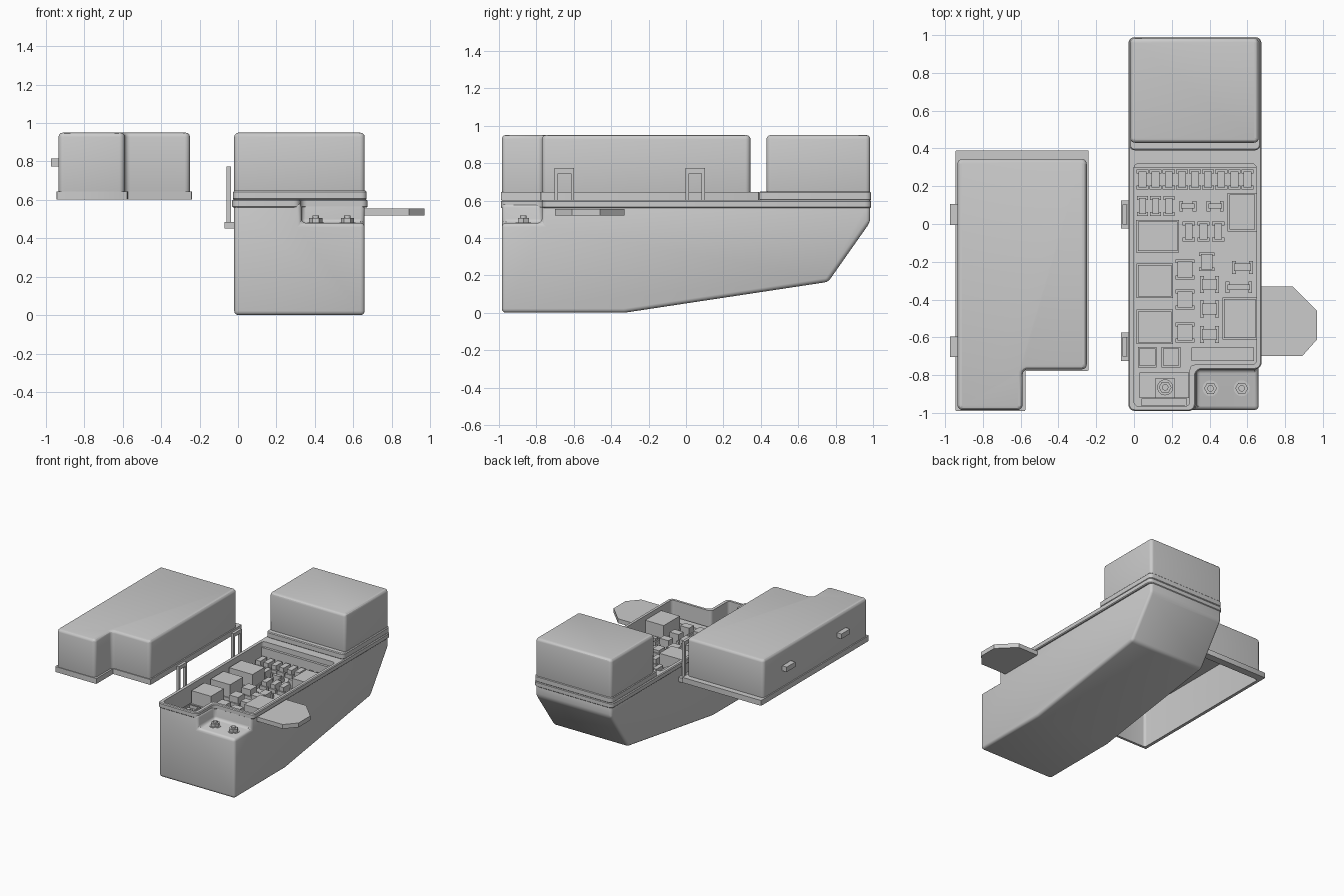
import bpy, bmesh, math
from mathutils import Vector

if "Cube" in bpy.data.objects:
    bpy.data.objects.remove(bpy.data.objects["Cube"])


def add_mesh(name, bm):
    bmesh.ops.recalc_face_normals(bm, faces=bm.faces)
    me = bpy.data.meshes.new(name)
    bm.to_mesh(me)
    bm.free()
    ob = bpy.data.objects.new(name, me)
    bpy.context.collection.objects.link(ob)
    return ob


def prism(name, pts, a, b, axis='z'):
    """Extrude a 2D outline between a and b along z (xy outline) or x (yz outline)."""
    bm = bmesh.new()
    place = (lambda p, t: (p[0], p[1], t)) if axis == 'z' else (lambda p, t: (t, p[0], p[1]))
    lo = [bm.verts.new(place(p, a)) for p in pts]
    hi = [bm.verts.new(place(p, b)) for p in pts]
    n = len(pts)
    bm.faces.new(lo)
    bm.faces.new(hi)
    for i in range(n):
        j = (i + 1) % n
        bm.faces.new((lo[i], lo[j], hi[j], hi[i]))
    return add_mesh(name, bm)


def rounded(pts, r, seg=5):
    out = []
    for i, p in enumerate(pts):
        p, q, s = Vector(p), Vector(pts[i - 1]), Vector(pts[(i + 1) % len(pts)])
        a, b = p + (q - p).normalized() * r, p + (s - p).normalized() * r
        c = a + b - p                       # right-angle corners only
        for k in range(seg + 1):
            t = k / seg * math.pi / 2
            out.append(tuple(c + (a - c) * math.cos(t) + (b - c) * math.sin(t)))
    return out


def rect(x0, x1, y0, y1):
    return [(x0, y0), (x1, y0), (x1, y1), (x0, y1)]


def ell(x0, x1, y0, y1, nx, ny):
    return [(x0, y0), (nx, y0), (nx, ny), (x1, ny), (x1, y1), (x0, y1)]


def box(name, x0, x1, y0, y1, z0, z1):
    return prism(name, rect(x0, x1, y0, y1), z0, z1)


def apply(ob, mod):
    bpy.context.view_layer.objects.active = ob
    bpy.ops.object.modifier_apply(modifier=mod.name)


def bevel(ob, width, seg=3, angle=50):
    m = ob.modifiers.new("bevel", 'BEVEL')
    m.width, m.segments = width, seg
    m.limit_method, m.angle_limit = 'ANGLE', math.radians(angle)
    apply(ob, m)
    return ob


def cut(ob, cutter, remove=True):
    m = ob.modifiers.new("cut", 'BOOLEAN')
    m.operation, m.solver, m.object = 'DIFFERENCE', 'EXACT', cutter
    apply(ob, m)
    if remove:
        bpy.data.objects.remove(cutter)


# Tapered lower housing with a stepped front corner
base = prism("lower_housing", [(-.985, 0), (-.33, 0), (.76, .165), (.985, .485),
                               (.985, .585), (-.985, .585)], -.02, .66, 'x')
cut(base, box("notch_cutter", .33, 1, -1.2, -.77, .48, 1))
bevel(base, .022, 3, 30)

# Housing rim, open pocket and rear ledge
rim = prism("housing_rim", rounded(ell(-.03, .675, -.99, .99, .325, -.77), .035), .56, .602)
bevel(rim, .006, 1, 60)
pocket = prism("pocket_cutter", rounded(ell(.0, .648, -.965, .32, .295, -.745), .025), .44, 1)
cut(rim, pocket, False)
cut(base, pocket)
box("rear_ledge_step", 0, .648, .30, .325, .44, .56)

# Fixed rear cover
bevel(prism("rear_cover_rim", rounded(rect(-.025, .67, .39, .99), .03), .60, .648), .006, 1, 60)
bevel(prism("rear_cover", rounded(rect(-.02, .66, .43, .985), .025), .62, .95), .022, 3, 60)

# Removed hollow lid standing beside the housing
lid = prism("lid", rounded(ell(-.935, -.25, -.985, .345, -.59, -.77), .028), .605, .95)
bevel(lid, .022, 3, 60)
lid_rim = prism("lid_rim", rounded(ell(-.945, -.24, -.99, .39, -.575, -.777), .006, 2), .602, .645)
hollow = prism("lid_cutter", rounded(ell(-.92, -.265, -.97, .33, -.605, -.755), .02), .5, .93)
cut(lid, hollow, False)
cut(lid_rim, hollow)

# Side latches: bracket and slotted strap on the housing, catch on the lid
for i, y in enumerate((.05, -.65)):
    bracket = box(f"latch_bracket_{i}", -.07, -.015, y - .075, y + .075, .45, .485)
    cut(bracket, box("c", -.06, -.035, y - .05, y + .05, .4, .6))
    strap = box(f"latch_strap_{i}", -.06, -.037, y - .052, y + .052, .455, .775)
    cut(strap, box("c", -.1, 0, y - .034, y + .034, .49, .745))
    box(f"lid_catch_{i}", -.975, -.93, y - .055, y + .055, .775, .815)

# Mounting tab
prism("mounting_tab", [(.65, -.70), (.89, -.70), (.97, -.61), (.97, -.46), (.84, -.33), (.65, -.33)],
      .52, .555)


# Hex nuts with studs
def nut(name, x, y, z):
    for part, r, n, z0, z1 in (("washer", .042, 24, 0, .008), ("hex", .034, 6, .008, .032),
                               ("stud", .017, 16, .03, .045)):
        prism(f"{name}_{part}", [(x + r * math.cos(k * math.tau / n), y + r * math.sin(k * math.tau / n))
                                 for k in range(n)], z + z0, z + z1)


nut("terminal_nut_left", .405, -.87, .475)
nut("terminal_nut_right", .57, -.87, .475)

# Interior terminal plate
box("terminal_plate", .03, .29, -.92, -.785, .43, .485)
box("terminal_block", .115, .215, -.92, -.815, .48, .51)
box("terminal_ledge", .04, .28, -.963, -.925, .43, .50)
nut("main_terminal", .165, -.865, .51)


# Fuses and relays: plug body standing in a raised socket
def plug(name, x, y, w, d, h):
    if w > d:
        ends = [(x + s * (w / 2), y, .02, d + .03) for s in (-1, 1)]
    else:
        ends = [(x, y + s * (d / 2), w + .022, .02) for s in (-1, 1)]
    for k, (ex, ey, ew, ed) in enumerate(ends):
        box(f"{name}_socket_{k}", ex - ew / 2, ex + ew / 2, ey - ed / 2, ey + ed / 2, .43, .47)
    box(name, x - w / 2, x + w / 2, y - d / 2, y + d / 2, .43, .44 + h)


for i in range(9):
    plug(f"mini_fuse_{i}", .045 + i * .0695, .235, .042, .085, .065)
for i in range(3):
    plug(f"row_fuse_{i}", .045 + i * .07, .095, .036, .085, .065)
    plug(f"mid_fuse_{i}", .29 + i * .078, -.04, .042, .085, .065)
    plug(f"block_fuse_{i}", .27, (-.24, -.40, -.575)[i], .08, .085, .08)
    plug(f"cube_fuse_{i}", .40, (-.32, -.45, -.585)[i], .08, .06, .08)
for i, (x, y, w, d) in enumerate([(.285, .095, .07, .025), (.43, .095, .07, .025), (.385, -.2, .06, .08),
                                  (.575, -.23, .09, .04), (.555, -.335, .12, .03)]):
    plug(f"flat_fuse_{i}", x, y, w, d, .05)
for i, (x, y, w, d) in enumerate([(.572, .063, .135, .185), (.125, -.065, .21, .155), (.11, -.30, .175, .165),
                                  (.11, -.545, .175, .165), (.56, -.50, .165, .205)]):
    box(f"relay_socket_{i}", x - w / 2 - .009, x + w / 2 + .009, y - d / 2 - .009, y + d / 2 + .009, .43, .465)
    box(f"relay_{i}", x - w / 2, x + w / 2, y - d / 2, y + d / 2, .43, .57)
box("spare_bar", .305, .635, -.725, -.655, .43, .48)

# Empty sockets
for i, x in enumerate((.07, .195)):
    s = box(f"empty_socket_{i}", x - .05, x + .05, -.76, -.65, .43, .47)
    cut(s, box("c", x - .04, x + .04, -.75, -.66, .445, .6))

# Smooth shading with sharp edges kept
bpy.ops.object.select_all(action='SELECT')
bpy.ops.object.shade_smooth_by_angle(angle=math.radians(30))
